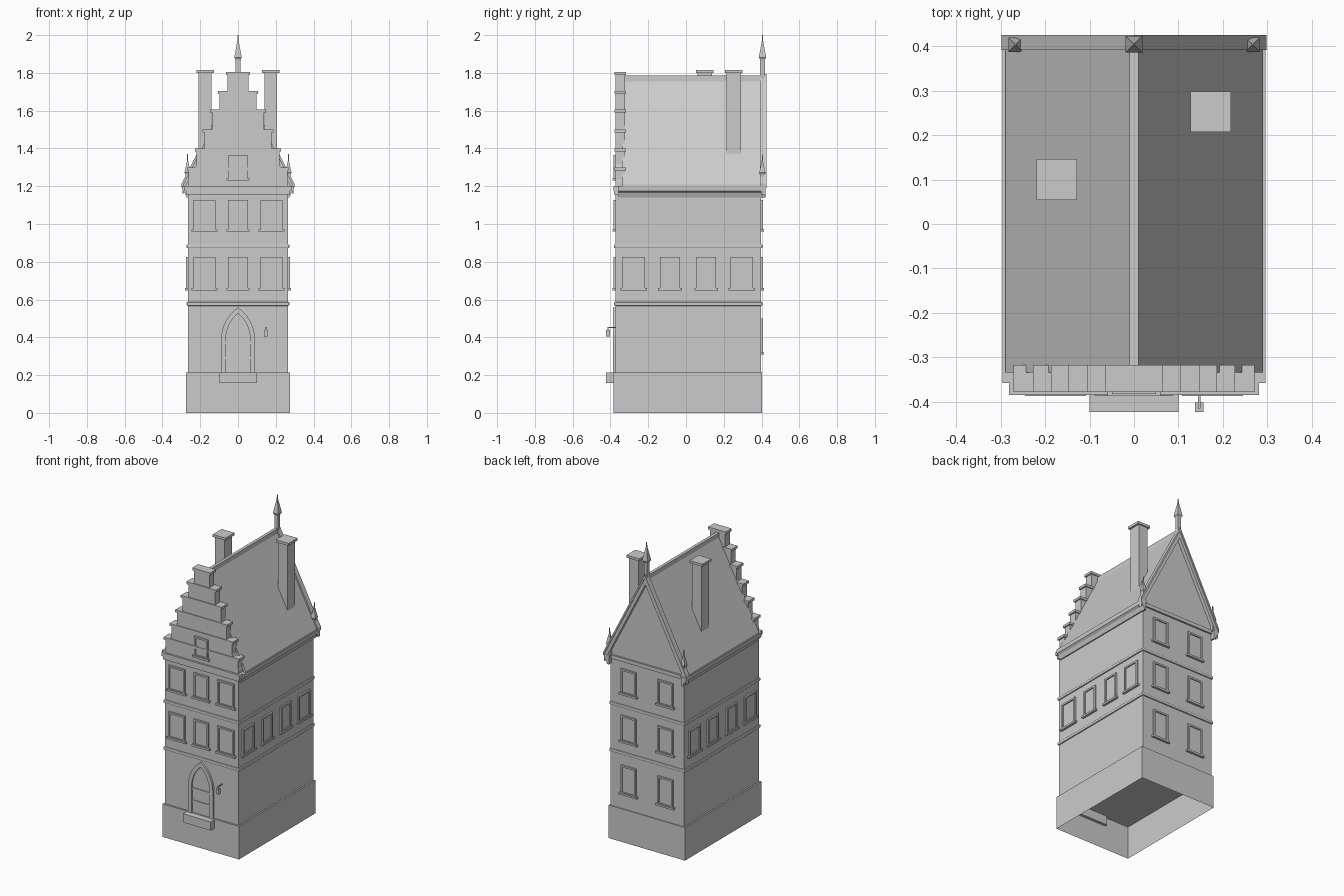
import bpy, bmesh, math
from mathutils import Matrix, Vector

if "Cube" in bpy.data.objects:
    bpy.data.objects.remove(bpy.data.objects["Cube"])


def finish(name, bm):
    bmesh.ops.recalc_face_normals(bm, faces=bm.faces)
    me = bpy.data.meshes.new(name)
    bm.to_mesh(me)
    bm.free()
    ob = bpy.data.objects.new(name, me)
    bpy.context.collection.objects.link(ob)
    return ob


def add_box(bm, x0, x1, y0, y1, z0, z1, M=Matrix()):
    c = Vector(((x0 + x1) / 2, (y0 + y1) / 2, (z0 + z1) / 2))
    s = Matrix.Diagonal((x1 - x0, y1 - y0, z1 - z0, 1))
    return bmesh.ops.create_cube(bm, size=1, matrix=M @ Matrix.Translation(c) @ s)


def boxes(name, *dims):
    bm = bmesh.new()
    for d in dims:
        add_box(bm, *d)
    return finish(name, bm)


def prism(name, pts, y0, y1):
    """Extrude an (x, z) outline along y."""
    bm = bmesh.new()
    f = bm.faces.new([bm.verts.new((x, y0, z)) for x, z in pts])
    r = bmesh.ops.extrude_face_region(bm, geom=[f])
    bmesh.ops.translate(bm, vec=(0, y1 - y0, 0),
                        verts=[v for v in r['geom'] if isinstance(v, bmesh.types.BMVert)])
    return finish(name, bm)


def mirror_pts(pts):
    return pts + [(-x, z) for x, z in reversed(pts) if x]


XW, YF, YB = 0.265, -0.373, 0.397

# Plinth, open underneath
bm = bmesh.new()
add_box(bm, -0.275, 0.275, -0.383, 0.403, 0, 0.215)
bmesh.ops.delete(bm, geom=[f for f in bm.faces if f.calc_center_median().z < 0.01], context='FACES')
finish("plinth", bm)

# Walls with the gable up to the roof
prism("walls", [(-XW, 0.215), (XW, 0.215), (XW, 1.225), (0, 1.742), (-XW, 1.225)], YF + 0.001, YB)

# String courses around the house
for i, z in enumerate((0.577, 0.882)):
    b = boxes(f"string_course_{i}", (-XW - .007, XW + .007, YF - .007, YB + .007, z - .010, z + .010))
    m = b.modifiers.new("round", 'BEVEL')
    m.width, m.segments = 0.005, 2

# Front and back cornices
boxes("front_cornice", (-0.275, 0.275, -0.380, -0.34, 1.155, 1.176),
      (-0.282, 0.282, -0.385, -0.325, 1.176, 1.2))
boxes("back_cornice", (-0.275, 0.275, 0.38, 0.408, 1.176, 1.2))

# Eave mouldings
for s, n in ((1, "right"), (-1, "left")):
    prism(f"eave_{n}", [(s * x, z) for x, z in
          ((.26, 1.14), (.272, 1.14), (.282, 1.165), (.294, 1.175), (.296, 1.2), (.26, 1.2))],
          -0.358, 0.422)

# Roof slab, barge boards, ridge
K = 1.95


def chevron(top, thick, xe):
    return [(xe, top - K * xe), (0, top), (-xe, top - K * xe),
            (-xe, top - thick - K * xe), (0, top - thick), (xe, top - thick - K * xe)]


prism("roof", chevron(1.775, 0.035, 0.29), -0.335, 0.41)
prism("barge_board", chevron(1.788, 0.06, 0.295), 0.398, 0.42)
prism("barge_edge", chevron(1.795, 0.022, 0.298), 0.392, 0.426)
boxes("ridge", (-0.01, 0.01, -0.33, 0.42, 1.755, 1.785))

# Stepped front gable, each step with a cap
steps = [(.265, 1.3), (.222, 1.4), (.181, 1.5), (.141, 1.605), (.1, 1.705), (.058, 1.806)]
body, caps, z0 = [], [], 1.2
for w, z in steps:
    body.append((-w + .003, w - .003, YF, -0.324, z0, z - .014))
    caps.append((-w - .006, w + .006, YF - .006, -0.318, z - .016, z))
    z0 = z - .014
boxes("stepped_gable", *body)
boxes("gable_caps", *caps)

# Chimneys
for i, (x, y) in enumerate(((-0.174, 0.1), (0.173, 0.253))):
    boxes(f"chimney_{i}", (x - .034, x + .034, y - .038, y + .038, 1.34, 1.8),
          (x - .046, x + .046, y - .046, y + .046, 1.8, 1.816))


# Finials: four-sided spires with a thin rod
def finial(name, x, y, rings):
    bm = bmesh.new()
    prev = None
    for r, z in rings:
        ring = [bm.verts.new((x + a * r, y + b * r, z)) for a, b in ((-1, -1), (1, -1), (1, 1), (-1, 1))]
        if prev:
            for i in range(4):
                j = (i + 1) % 4
                bm.faces.new((prev[i], prev[j], ring[j], ring[i]))
        else:
            bm.faces.new(ring[::-1])
        prev = ring
    bm.faces.new(prev)
    finish(name, bm)


finial("ridge_finial", 0, 0.405, [(.012, 1.74), (.012, 1.81), (.012, 1.87), (.019, 1.882),
                                  (.017, 1.895), (.003, 1.972), (.002, 2.0)])
for s, n in ((1, "right"), (-1, "left")):
    finial(f"corner_finial_{n}", s * 0.267, 0.404,
           [(.015, 1.19), (.012, 1.21), (.011, 1.262), (.016, 1.272), (.003, 1.335), (.002, 1.37)])

# Windows: raised frame, pane and sill on each wall
SIDES = {"front": ((0, YF, 0), 0), "right": ((XW, 0, 0), 90),
         "back": ((0, YB, 0), 180), "left": ((-XW, 0, 0), -90)}


def window(name, side, u, w, z0, z1):
    loc, ang = SIDES[side]
    M = Matrix.Translation(loc) @ Matrix.Rotation(math.radians(ang), 4, 'Z')
    bm = bmesh.new()
    a, b, t, d = u - w / 2, u + w / 2, 0.011, -0.01
    for q in ((a, a + t, d, .005, z0, z1), (b - t, b, d, .005, z0, z1),
              (a + t, b - t, d, .005, z1 - t, z1), (a + t, b - t, d, .005, z0, z0 + t),
              (a + t, b - t, -.003, .005, z0 + t, z1 - t),
              (a - .01, b + .01, d - .005, .005, z0 - .006, z0 + .006)):
        add_box(bm, *q, M)
    finish(name, bm)


for f, (z0, z1) in enumerate(((.655, .825), (.966, 1.127))):
    for i, (u, w) in enumerate(((-.177, .118), (0, .104), (.177, .118))):
        window(f"front_window_{f}_{i}", "front", u, w, z0, z1)
window("attic_window", "front", 0, 0.1, 1.236, 1.366)
for i, (y, w) in enumerate(((-.277, .122), (-.085, .106), (.107, .106), (.295, .118))):
    window(f"right_window_{i}", "right", y, w, .655, .825)
    window(f"left_window_{i}", "left", -y, w, .655, .825)
for f, (z0, z1) in enumerate(((.315, .5), (.655, .825), (.966, 1.127))):
    for s in (-1, 1):
        window(f"back_window_{f}_{s}", "back", s * .132, .11, z0, z1)


# Pointed-arch doorway
def arch(w, h, spring, n=8):
    R = (w * w + h * h) / (2 * w)
    end = math.asin(h / R)
    pts = [(w, 0.2)] + [(w - R + R * math.cos(end * i / n), spring + R * math.sin(end * i / n))
                        for i in range(n)] + [(0, spring + h)]
    return mirror_pts(pts)


prism("door_surround", arch(.089, .168, .39) + arch(.064, .138, .39)[::-1], -0.386, -0.365)
prism("door_leaf", arch(.066, .14, .39), -0.377, -0.365)
boxes("door_rails", (-.064, .064, -.381, -.37, .285, .297), (-.064, .064, -.381, -.37, .365, .377))
boxes("doorstep", (-0.1, 0.1, -0.424, -0.365, 0.157, 0.213))

# Lantern on a bracket
boxes("lantern", (.137, .157, -.423, -.402, .405, .44), (.144, .150, -.416, -.370, .449, .455),
      (.144, .150, -.416, -.410, .44, .455))
